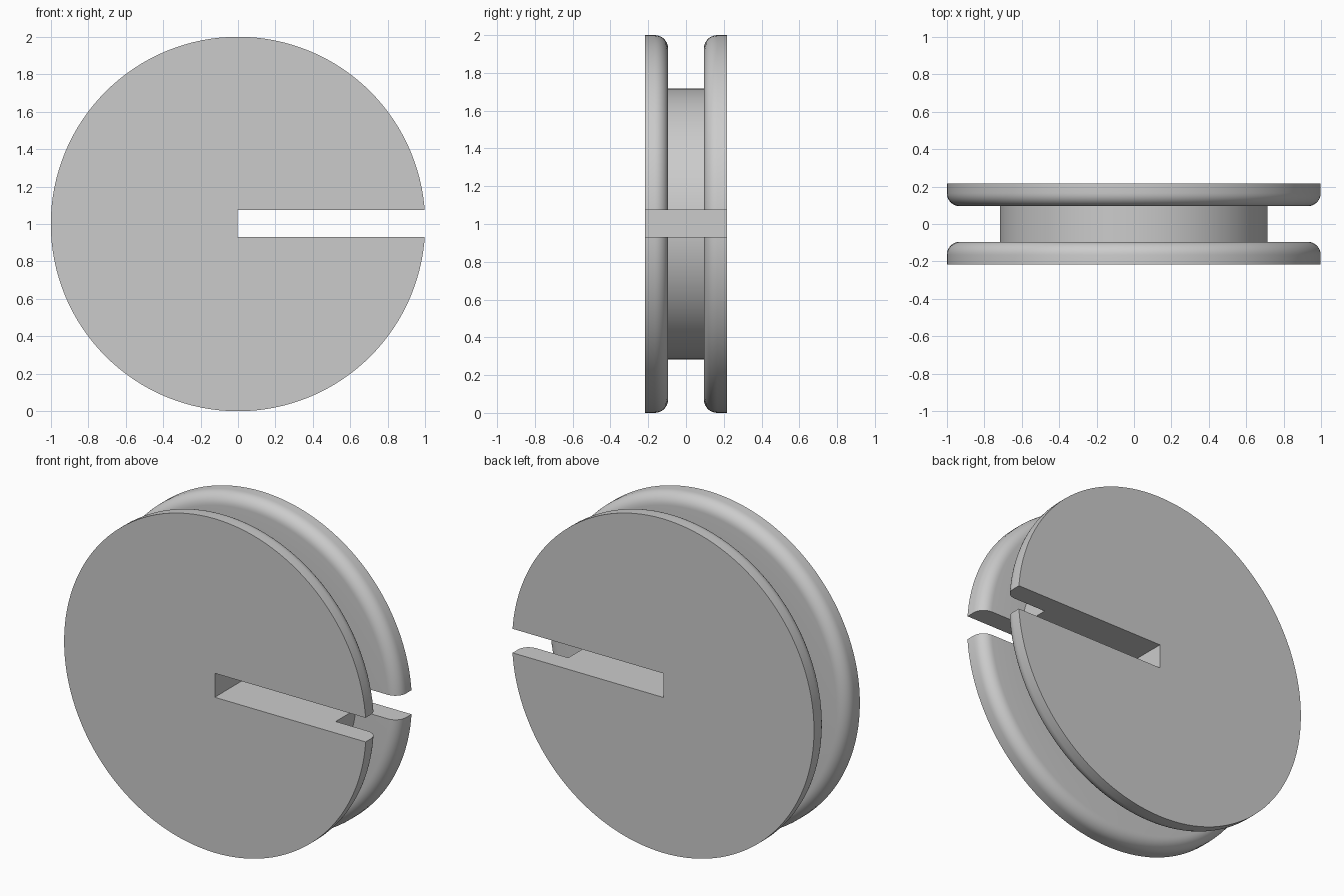
import bpy
import bmesh
from math import sin, cos, pi, radians

if "Cube" in bpy.data.objects:
    bpy.data.objects.remove(bpy.data.objects["Cube"], do_unlink=True)

SEGMENTS = 128
FLANGE_R, HUB_R = 1.0, 0.717
OUTER_Y, INNER_Y, FILLET = 0.217, 0.095, 0.07

grey = bpy.data.materials.new("plain grey")
grey.use_nodes = True
colour = (0.6, 0.6, 0.6, 1)
grey.diffuse_color = colour
grey.node_tree.nodes["Principled BSDF"].inputs["Base Color"].default_value = colour


def make_object(name, bm):
    bmesh.ops.recalc_face_normals(bm, faces=bm.faces)
    mesh = bpy.data.meshes.new(name)
    bm.to_mesh(mesh)
    bm.free()
    mesh.materials.append(grey)
    obj = bpy.data.objects.new(name, mesh)
    bpy.context.collection.objects.link(obj)
    return obj


# Half profile (radius, y) from the hub out to the flat face, then mirrored
half = [(HUB_R, INNER_Y)]
for i in range(9):
    a = i / 8 * pi / 2
    half.append((FLANGE_R - FILLET + FILLET * sin(a), INNER_Y + FILLET * (1 - cos(a))))
half.append((FLANGE_R, OUTER_Y))
profile = [(r, -y) for r, y in reversed(half)] + half

# Spool: rings along the axis, bridged and capped
bm = bmesh.new()
rings = []
for r, y in profile:
    angles = [2 * pi * k / SEGMENTS for k in range(SEGMENTS)]
    rings.append([bm.verts.new((r * cos(a), y, 1 + r * sin(a))) for a in angles])
for lower, upper in zip(rings, rings[1:]):
    for k in range(SEGMENTS):
        n = (k + 1) % SEGMENTS
        bm.faces.new((lower[k], lower[n], upper[n], upper[k]))
bm.faces.new(rings[0])
bm.faces.new(rings[-1])
spool = make_object("slotted_spool", bm)

# Slot from the centre out through the left rim
bm = bmesh.new()
bmesh.ops.create_cube(bm, size=1)
bmesh.ops.scale(bm, vec=(1.2, 1, 0.144), verts=bm.verts)
bmesh.ops.translate(bm, vec=(0.598, 0, 1.003), verts=bm.verts)
cutter = make_object("slot_cutter", bm)

cut = spool.modifiers.new("slot", "BOOLEAN")
cut.operation = "DIFFERENCE"
cut.solver = "EXACT"
cut.object = cutter
bpy.ops.object.select_all(action="DESELECT")
bpy.context.view_layer.objects.active = spool
spool.select_set(True)
bpy.ops.object.modifier_apply(modifier=cut.name)
bpy.data.objects.remove(cutter, do_unlink=True)

# Soft rims with crisp edges
bpy.ops.object.shade_smooth_by_angle(angle=radians(30))
